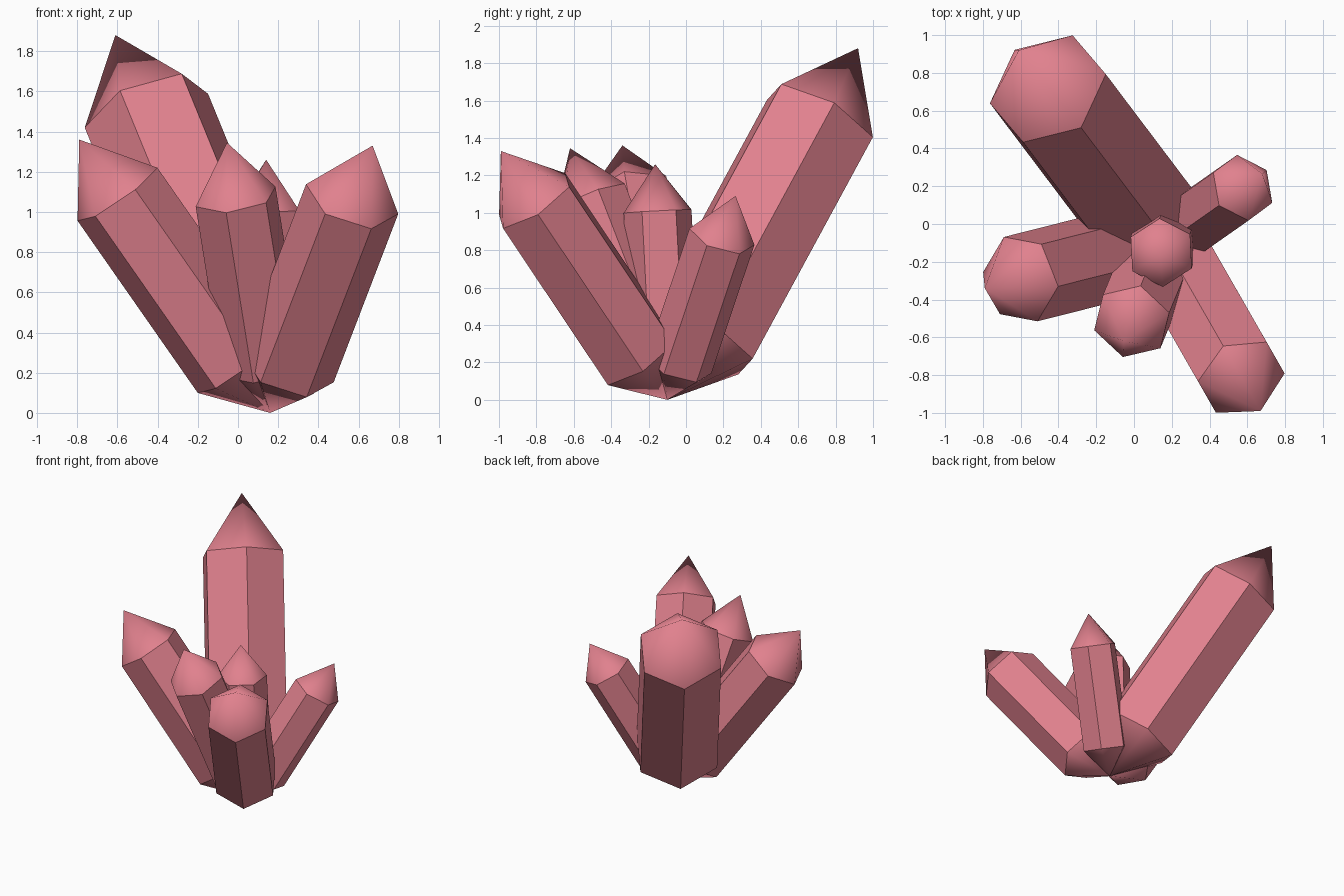
import bpy, bmesh
from math import pi
from mathutils import Vector, Quaternion

if "Cube" in bpy.data.objects:
    bpy.data.objects.remove(bpy.data.objects["Cube"])

ROOT = Vector((0.16, -0.10, 0.0))   # all crystals grow from this point
LOW, HIGH, RADIUS = 0.17, 0.80, 0.144   # fractions of crystal length

pink = bpy.data.materials.new("pink_crystal")
pink.diffuse_color = (0.75, 0.22, 0.27, 1)
pink.use_nodes = True
pink.node_tree.nodes["Principled BSDF"].inputs["Base Color"].default_value = pink.diffuse_color


def crystal(name, tip, corner):
    """Six-sided prism pointed at both ends; corner is one upper ring corner."""
    axis = Vector(tip) - ROOT
    d = axis.normalized()
    out = Vector(corner) - ROOT
    out = (out - d * out.dot(d)).normalized() * RADIUS * axis.length
    spokes = [Quaternion(d, i * pi / 3) @ out for i in range(6)]

    bm = bmesh.new()
    bottom = bm.verts.new((0, 0, 0))
    top = bm.verts.new(axis)
    low = [bm.verts.new(axis * LOW + s) for s in spokes]
    high = [bm.verts.new(axis * HIGH + s) for s in spokes]
    for i in range(6):
        j = (i + 1) % 6
        bm.faces.new((low[i], low[j], high[j], high[i]))          # flat side
        bm.faces.new((high[i], high[j], top)).smooth = True       # tip
        bm.faces.new((low[j], low[i], bottom)).smooth = True      # root
    bmesh.ops.recalc_face_normals(bm, faces=bm.faces)
    mesh = bpy.data.meshes.new(name)
    bm.to_mesh(mesh)
    bm.free()
    mesh.materials.append(pink)
    obj = bpy.data.objects.new(name, mesh)
    obj.location = ROOT
    bpy.context.collection.objects.link(obj)


# name, tip point, one corner of the upper ring
crystal("large_back_crystal", (-0.61, 0.92, 1.88), (-0.28, 0.51, 1.69))
crystal("left_crystal", (-0.79, -0.34, 1.36), (-0.40, -0.33, 1.22))
crystal("front_right_crystal", (0.67, -0.99, 1.33), (0.79, -0.79, 0.99))
crystal("front_crystal", (-0.055, -0.62, 1.345), (0.13, -0.65, 1.05))
crystal("upright_crystal", (0.14, -0.165, 1.26), (0.153, -0.333, 0.99))
crystal("back_right_crystal", (0.68, 0.265, 1.09), (0.598, 0.02, 0.90))
